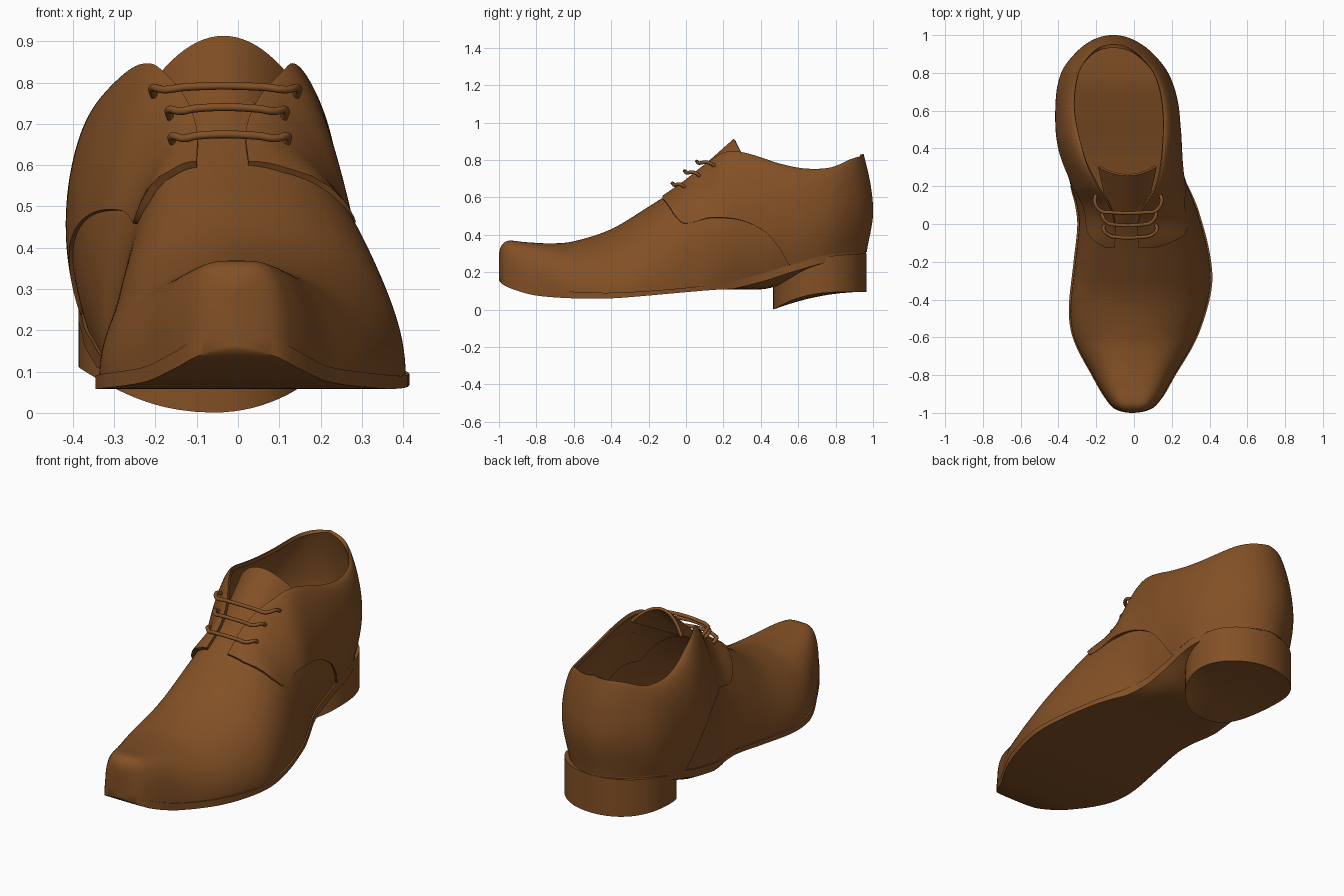
import bpy, bmesh
from math import sin, cos, asin, acos, pi, radians, copysign

cube = bpy.data.objects.get("Cube")
if cube:
    bpy.data.objects.remove(cube)

BROWN = (0.225, 0.081, 0.019, 1)
leather = bpy.data.materials.new("brown leather")
leather.use_nodes = True
leather.diffuse_color = BROWN
shader = leather.node_tree.nodes["Principled BSDF"]
shader.inputs["Base Color"].default_value = BROWN
shader.inputs["Roughness"].default_value = 0.6


def curve(*keys):
    """Smooth curve through (position, value) keys, rounded at both ends."""
    a = [acos(-k[0]) for k in keys]
    v = [k[1] for k in keys]
    last = len(a) - 1
    slope = []
    for i in range(last + 1):
        lo, hi = max(i - 1, 0), min(i + 1, last)
        slope.append((v[hi] - v[lo]) / (a[hi] - a[lo]))

    def value(pos):
        t = min(max(acos(-max(-1, min(1, pos))), a[0]), a[last])
        i = 0
        while i < last - 1 and t > a[i + 1]:
            i += 1
        h = a[i + 1] - a[i]
        s = (t - a[i]) / h
        return (v[i] * (1 + 2 * s) * (1 - s) ** 2 + v[i + 1] * s * s * (3 - 2 * s)
                + h * s * (1 - s) * (slope[i] * (1 - s) - slope[i + 1] * s))
    return value


def ramp(t, lo, hi):
    t = max(0, min(1, (t - lo) / (hi - lo)))
    return t * t * (3 - 2 * t)


def mix(a, b, t):
    return a + (b - a) * t


# Outline in plan, right (-x) and left (+x)
outline = {
    -1: curve((-1, -.01), (-.98, -.1), (-.92, -.155), (-.8, -.225), (-.6, -.325), (-.45, -.345),
              (-.2, -.32), (0, -.3), (.1, -.315), (.2, -.36), (.4, -.428), (.6, -.438),
              (.8, -.402), (.92, -.305), (.98, -.21), (1, -.11)),
    1: curve((-1, -.01), (-.98, .09), (-.92, .15), (-.8, .22), (-.6, .335), (-.4, .4),
             (-.27, .415), (-.1, .39), (.1, .335), (.3, .29), (.5, .27), (.65, .25),
             (.8, .195), (.92, .09), (.98, -.01), (1, -.11)),
}
# Collar and facing edges in plan
collar = {
    -1: curve((-.12, -.1), (0, -.1), (.1, -.13), (.2, -.19), (.35, -.26), (.6, -.313),
              (.8, -.3), (.92, -.25), (.98, -.188), (1, -.11)),
    1: curve((-.12, .025), (0, .02), (.1, .055), (.2, .115), (.35, .145), (.6, .153),
             (.8, .117), (.92, .045), (.98, -.028), (1, -.11)),
}
# Side profiles
ridge = curve((-1, .29), (-.985, .345), (-.95, .368), (-.85, .36), (-.72, .354), (-.6, .365),
              (-.4, .43), (-.2, .55), (-.1, .615), (0, .685), (.1, .765), (.2, .83),
              (.27, .837), (.35, .82), (.5, .772), (.65, .745), (.8, .75), (.93, .795), (1, .83))
feather = curve((-1, .21), (-.9, .14), (-.8, .112), (-.6, .095), (-.4, .09), (-.2, .1),
                (0, .117), (.2, .142), (.4, .19), (.6, .25), (.8, .297), (1, .31))
tread = curve((-1, .163), (-.9, .1), (-.8, .075), (-.6, .06), (-.4, .06), (-.2, .075),
              (0, .093), (.2, .108), (.42, .11), (.55, .15), (.7, .22), (1, .26))
seam = curve((-.12, .59), (-.09, .55), (-.06, .5), (-.01, .457), (.14, .49), (.3, .475),
             (.43, .41), (.5, .33), (.6, .2), (1, .2))
back_line = curve((.25, .95), (.31, .957), (.5, .99), (.65, .98), (.83, .94))
centre = curve((-1, -.01), (-.5, 0), (-.1, -.035), (.2, -.035))


def tuck(y):
    """How far the base is drawn in, as a share of the half width."""
    return .18 * ramp(y, .05, .4) - .06 * ramp(y, .5, .75)


def finish(obj, thick=0, angle=40):
    obj.data.materials.append(leather)
    bpy.ops.object.select_all(action="DESELECT")
    obj.select_set(True)
    bpy.context.view_layer.objects.active = obj
    if thick:
        mod = obj.modifiers.new("thickness", "SOLIDIFY")
        mod.thickness = thick
        mod.offset = 0
        bpy.ops.object.modifier_apply(modifier=mod.name)
    bpy.ops.object.shade_smooth_by_angle(angle=radians(angle))


def skin(name, rows, closed=False, thick=0):
    """Skin a list of point rows into a smooth surface."""
    bm = bmesh.new()
    grid = [[bm.verts.new(p) for p in row] for row in rows]
    n = len(grid[0])
    for r0, r1 in zip(grid, grid[1:]):
        for j in range(n if closed else n - 1):
            k = (j + 1) % n
            bm.faces.new((r0[j], r0[k], r1[k], r1[j]))
    bmesh.ops.remove_doubles(bm, verts=bm.verts, dist=1e-5)
    bmesh.ops.recalc_face_normals(bm, faces=bm.faces)
    mesh = bpy.data.meshes.new(name)
    bm.to_mesh(mesh)
    bm.free()
    obj = bpy.data.objects.new(name, mesh)
    bpy.context.collection.objects.link(obj)
    finish(obj, thick)


def upper(side, y, u, x_top, power):
    """Point on the upper: u runs from the sole (0) to the top edge (1)."""
    mid = (outline[-1](y) + outline[1](y)) / 2
    edge = mix(mid, outline[side](y), .975)
    s, c = sin(u * pi / 2), max(0, cos(u * pi / 2))
    x = mix(x_top, edge, c ** power)
    toe = 1 - ramp(y, -.9, -.55)
    z = mix(feather(y) - .012 * toe, ridge(y), s ** (1 - .22 * toe))
    x = mix(mid, x, 1 - tuck(y) * (1 - s) ** 3)
    return x, y + ramp(y, .4, 1) * (back_line(z) - 1), z


def steepness(y):
    """Facings rise steeply beside the laces."""
    return 1 + .5 * ramp(y, -.1, .12) - .42 * ramp(y, .25, .5)


def quarter(side, y, u):
    return upper(side, y, u, collar[side](y), steepness(y))


def vamp(y, u):
    """Point on the vamp: u runs over the foot from -1 to 1."""
    power = mix(.55, 1, ramp(y, -.9, -.55)) - .13 * (ramp(y, -.35, -.1) - ramp(y, -.05, .1))
    return upper(-1 if u < 0 else 1, y, 1 - abs(u), centre(y), power)


def steps(n, lo=0, hi=1):
    return [mix(lo, hi, i / n) for i in range(n + 1)]


# Vamp: toe to the base of the tongue
skin("vamp", [[vamp(y, u) for u in steps(64, -1, 1)]
              for y in [mix(.1, -1, sin(t * pi / 2)) for t in steps(80)]])

# Waist panels under the quarters
for side, label in ((-1, "right"), (1, "left")):
    skin(label + "_waist", [[upper(side, y, u, mix(centre(y), collar[side](y), ramp(y, 0, .3)),
                                   mix(1, steepness(y), ramp(y, .05, .25)))
                             for u in steps(20, 0, .6)] for y in steps(30, .08, .66)])

# Quarters: one wall wrapped around the heel, with the facings at its ends
wall = []
for t in steps(200, -1, 1):
    side = -1 if t < 0 else 1
    y = mix(-.12, 1, cos(t * pi / 2))
    rise = (seam(y) - feather(y)) / (ridge(y) - feather(y))
    low = asin(max(0, min(.97, rise))) * 2 / pi
    wall.append([quarter(side, y, u) for u in steps(32, low, 1)])
skin("quarters", wall, thick=.019)

# Tongue
skin("tongue", [[(-.035 + q * mix(.08, .15, s), mix(-.02, .26, s) + .045 * s * q * q,
                  mix(.66, .908, s) - mix(.02, .09, s) * q * q)
                 for q in steps(20, -1, 1)] for s in steps(20)], thick=.014)

# Sole with a bowed waist
sole = []
for t in steps(100):
    y = -cos(pi * t)
    xr, xl = outline[-1](y), outline[1](y)
    mid, half = (xr + xl) / 2, (xl - xr) / 2 * (1 - tuck(y))
    top, low = feather(y), tread(y)
    edge = max(top - .042, low)
    yy = y - .037 * ramp(y, .4, 1)
    ring = [(mid + q * half, yy, mix(low, edge, q ** 4)) for q in steps(16, -1, 1)]
    ring += [(mid + q * half, yy, top) for q in steps(8, 1, -1)]
    sole.append(ring)
skin("sole", sole, closed=True)


# Heel block: oval, squarer in front, with a curved base
def heel_ring(scale, top):
    ring = []
    for i in range(72):
        a = i * pi / 36
        c = copysign(abs(cos(a)) ** (.8 if i > 36 else 1), cos(a))
        x, y = -.105 + .281 * scale * c, .716 + .25 * scale * sin(a)
        front = (.966 - y) / .5
        base = .095 * (1 - front ** 2) + .06 * front * ((x + .04) / .3) ** 2
        ring.append((x, y, feather(y) - .008 if top else base))
    return ring


rings = [heel_ring(s, False) for s in (0, .25, .5, .75, .97, 1)]
rings += [heel_ring(s, True) for s in (1, .5, 0)]
skin("heel", rings, closed=True)

# Laces: three bars hooked into the facings
for i, (bar_y, bar_z, eye_y) in enumerate(((-.06, .667, 0), (.005, .733, .08), (.07, .785, .16))):
    data = bpy.data.curves.new("lace", "CURVE")
    data.dimensions = "3D"
    data.bevel_depth = .0095
    data.bevel_resolution = 3
    data.use_fill_caps = True
    path = []
    for side in (-1, 1):
        x, y, z = quarter(side, eye_y, .77)
        end = [(x, y, z), (x + side * .006, mix(y, bar_y, .5), mix(z, bar_z, .5) + .012),
               (x - side * .025, bar_y, bar_z - .002), (mix(x, -.035, .45), bar_y - .008, bar_z + .004)]
        path += end if side < 0 else end[::-1]
    spline = data.splines.new("BEZIER")
    spline.bezier_points.add(len(path) - 1)
    for point, co in zip(spline.bezier_points, path):
        point.co = co
        point.handle_left_type = point.handle_right_type = "AUTO"
    lace = bpy.data.objects.new("lace_%d" % (i + 1), data)
    bpy.context.collection.objects.link(lace)
    bpy.ops.object.select_all(action="DESELECT")
    lace.select_set(True)
    bpy.context.view_layer.objects.active = lace
    bpy.ops.object.convert(target="MESH")
    finish(bpy.context.object, angle=60)
